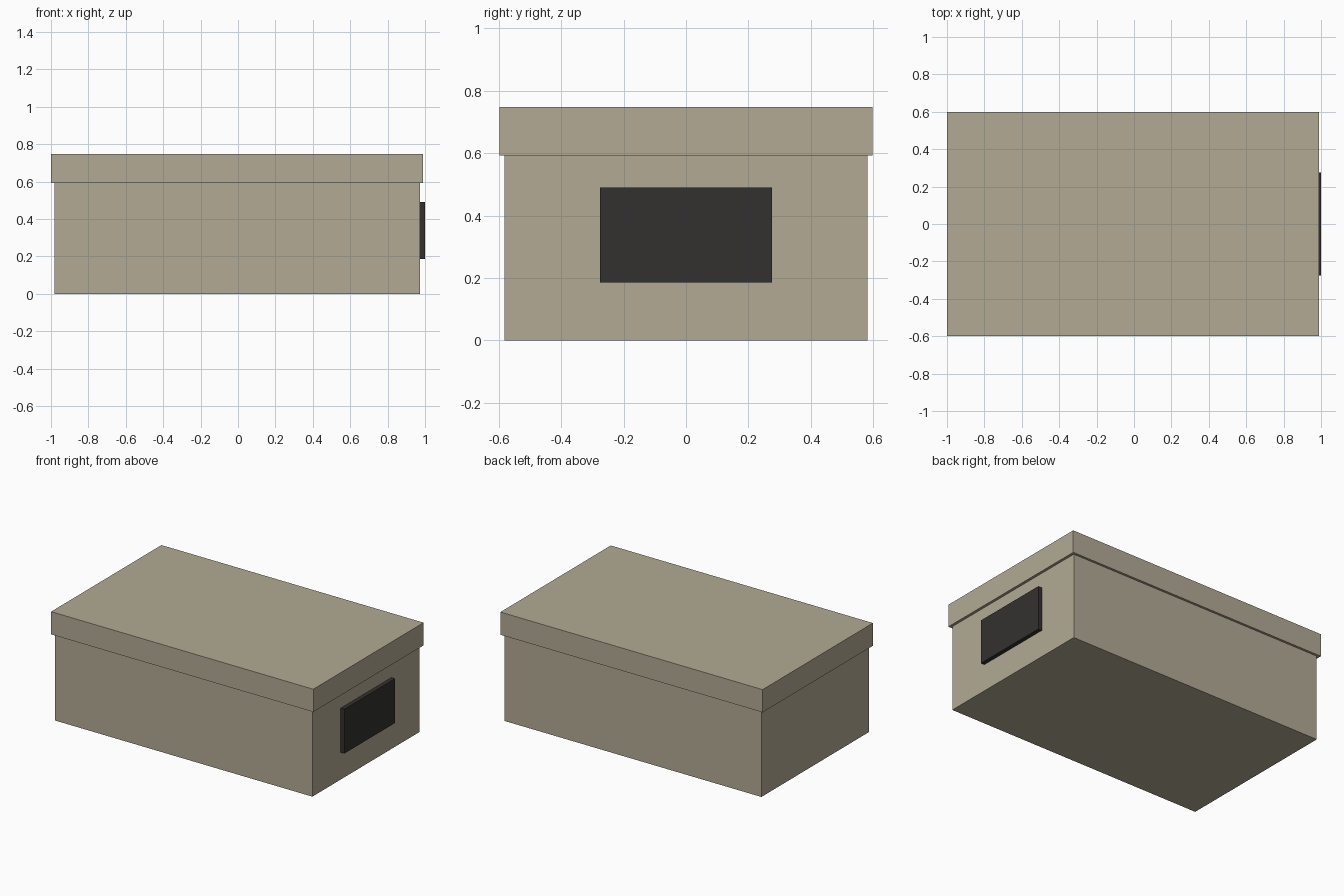
import bpy

if "Cube" in bpy.data.objects:
    bpy.data.objects.remove(bpy.data.objects["Cube"])


def material(name, rgb):
    m = bpy.data.materials.new(name)
    m.diffuse_color = (*rgb, 1.0)
    m.use_nodes = True
    m.node_tree.nodes["Principled BSDF"].inputs["Base Color"].default_value = m.diffuse_color
    return m


def box(name, lo, hi, mat):
    centre = [(a + b) / 2 for a, b in zip(lo, hi)]
    bpy.ops.mesh.primitive_cube_add(size=1, location=centre)
    ob = bpy.context.object
    ob.name = name
    ob.scale = [b - a for a, b in zip(lo, hi)]
    bpy.ops.object.transform_apply(location=False, rotation=False, scale=True)
    ob.data.materials.append(mat)
    return ob


card = material("card", (0.445, 0.402, 0.296))
dark = material("dark_label", (0.033, 0.031, 0.028))

# Box body, tucked slightly up into the lid
box("box_body", (-0.98, -0.582, 0.0), (0.972, 0.582, 0.61), card)
# Overhanging lid
box("lid", (-1.0, -0.598, 0.592), (0.99, 0.598, 0.748), card)
# Raised label on the right end
box("end_label", (0.965, -0.275, 0.186), (1.0, 0.275, 0.49), dark)
